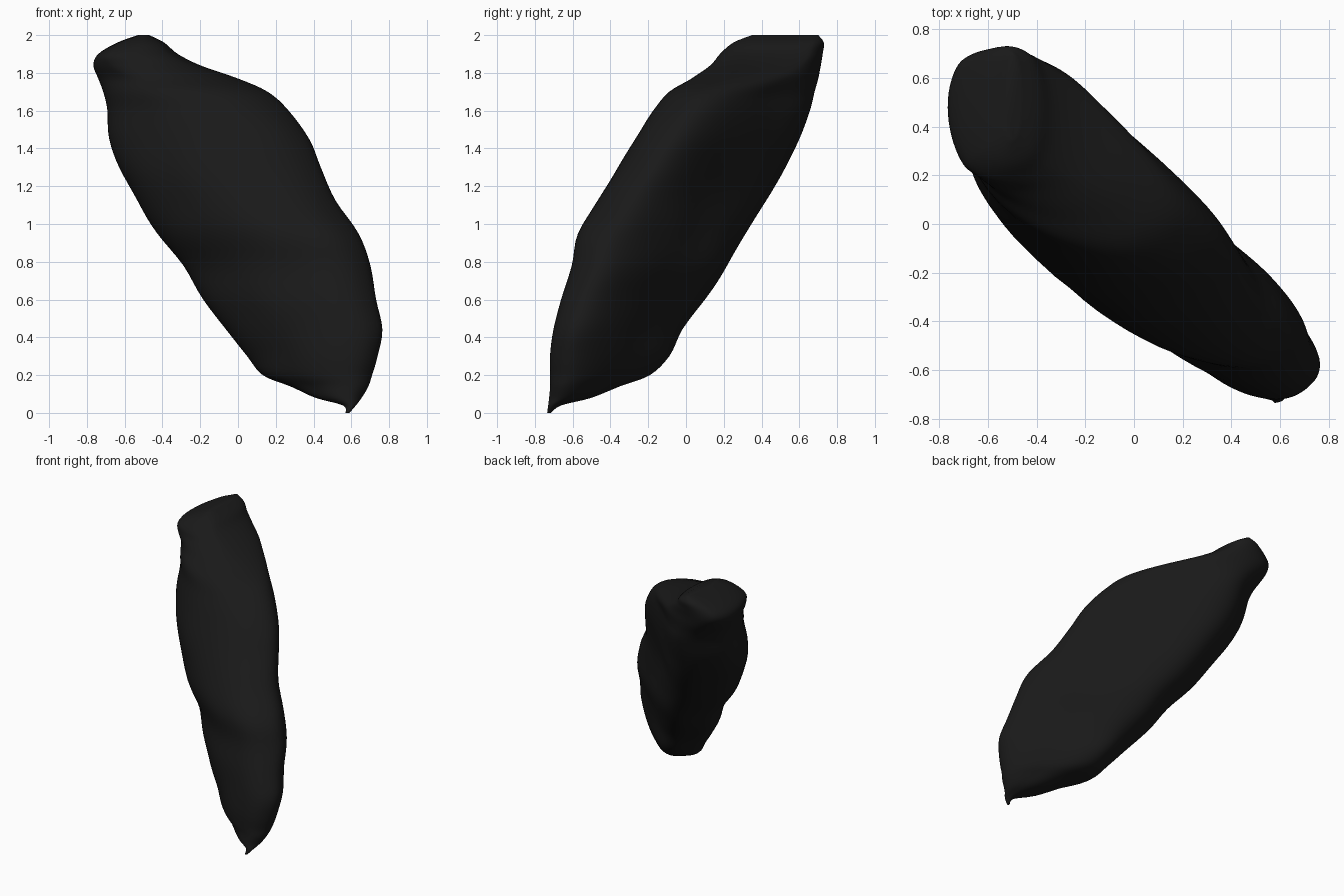
import bpy, bmesh, math
from mathutils import Vector, noise

if "Cube" in bpy.data.objects:
    bpy.data.objects.remove(bpy.data.objects["Cube"])

# Slices of the slab: z, x min, x max, y min, y max, thickness/length ratio
SLICES = [
    (0.00, 0.57, 0.59, -0.735, -0.715, 1.0),
    (0.04, 0.555, 0.625, -0.73, -0.66, 0.8),
    (0.08, 0.41, 0.655, -0.725, -0.50, 0.65),
    (0.14, 0.28, 0.69, -0.72, -0.35, 0.54),
    (0.20, 0.13, 0.71, -0.72, -0.19, 0.49),
    (0.30, 0.05, 0.74, -0.72, -0.09, 0.47),
    (0.44, -0.06, 0.765, -0.70, -0.02, 0.46),
    (0.60, -0.18, 0.73, -0.66, 0.10, 0.46),
    (0.78, -0.29, 0.70, -0.60, 0.22, 0.47),
    (0.95, -0.43, 0.64, -0.57, 0.32, 0.48),
    (1.12, -0.53, 0.52, -0.47, 0.42, 0.51),
    (1.30, -0.63, 0.44, -0.36, 0.53, 0.53),
    (1.45, -0.68, 0.38, -0.27, 0.60, 0.54),
    (1.60, -0.69, 0.27, -0.17, 0.655, 0.56),
    (1.70, -0.715, 0.16, -0.09, 0.68, 0.60),
    (1.77, -0.74, 0.00, 0.03, 0.70, 0.68),
    (1.84, -0.765, -0.20, 0.13, 0.715, 0.82),
    (1.90, -0.74, -0.32, 0.18, 0.725, 0.95),
    (1.96, -0.64, -0.39, 0.25, 0.73, 1.0),
    (2.00, -0.53, -0.47, 0.35, 0.70, 1.0),
]
SIDES, STEPS = 72, 4


def spline(a, b, c, d, t):
    return [0.5 * (2 * q + (r - p) * t + (2 * p - 5 * q + 4 * r - s) * t * t
                   + (3 * q - p - 3 * r + s) * t ** 3)
            for p, q, r, s in zip(a, b, c, d)]


def ramp(z, z0, z1):
    t = max(0, min(1, (z - z0) / (z1 - z0)))
    return t * t * (3 - 2 * t)


def power(v, e):
    return math.copysign(abs(v) ** e, v)


def fit(v, lo, hi, a, b):
    return a + (v - lo) / (hi - lo) * (b - a)


def ring(row):
    # Bent rounded oblong set diagonally, then fitted to the slice bounds
    z, x0, x1, y0, y1, k = row
    top = ramp(z, 1.6, 1.9)
    bend = (0.09 + 0.07 * ramp(z, 0.7, 1.3)) * ramp(z, 0.0, 0.3) * (1 - ramp(z, 1.65, 1.9))
    pts = []
    for i in range(SIDES):
        a = math.tau * i / SIDES
        # The lower right end is rounder than the upper left one
        p = 2.3 if math.cos(a) > 0 else 2.9
        e = 2 / (p + (1.6 - p) * top)
        u = power(math.cos(a), e)
        v = k * power(math.sin(a), e) - bend * (1 - u * u)
        pts.append((u + v, v - u))
    xs, ys = zip(*pts)
    bx, by = (min(xs), max(xs)), (min(ys), max(ys))
    out = []
    for px, py in pts:
        co = Vector((fit(px, *bx, x0, x1), fit(py, *by, y0, y1), z))
        # Gentle dents, faded out towards both ends
        fade = min(1, z / 0.3, (2 - z) / 0.3)
        d = 0.008 * fade * noise.noise(co * 4)
        out.append(co + Vector((px, py, 0)).normalized() * d)
    return out


# Smooth rows between the slices
rows = []
n = len(SLICES)
for i in range(n - 1):
    quad = [SLICES[max(0, min(n - 1, j))] for j in range(i - 1, i + 3)]
    rows += [spline(*quad, s / STEPS) for s in range(STEPS)]
rows.append(list(SLICES[-1]))

# Stone skin
bm = bmesh.new()
rings = [[bm.verts.new(p) for p in ring(r)] for r in rows]
for lo, hi in zip(rings, rings[1:]):
    for i in range(SIDES):
        j = (i + 1) % SIDES
        bm.faces.new((lo[i], lo[j], hi[j], hi[i]))
bm.faces.new(rings[0][::-1])
bm.faces.new(rings[-1])
bmesh.ops.recalc_face_normals(bm, faces=bm.faces[:])
mesh = bpy.data.meshes.new("stone_slab")
bm.to_mesh(mesh)
bm.free()
stone = bpy.data.objects.new("stone_slab", mesh)
bpy.context.collection.objects.link(stone)
for p in mesh.polygons:
    p.use_smooth = True

# Near-black stone
mat = bpy.data.materials.new("dark_stone")
mat.diffuse_color = (0.01, 0.01, 0.01, 1)
mat.use_nodes = True
mat.node_tree.nodes["Principled BSDF"].inputs["Base Color"].default_value = mat.diffuse_color
mesh.materials.append(mat)
